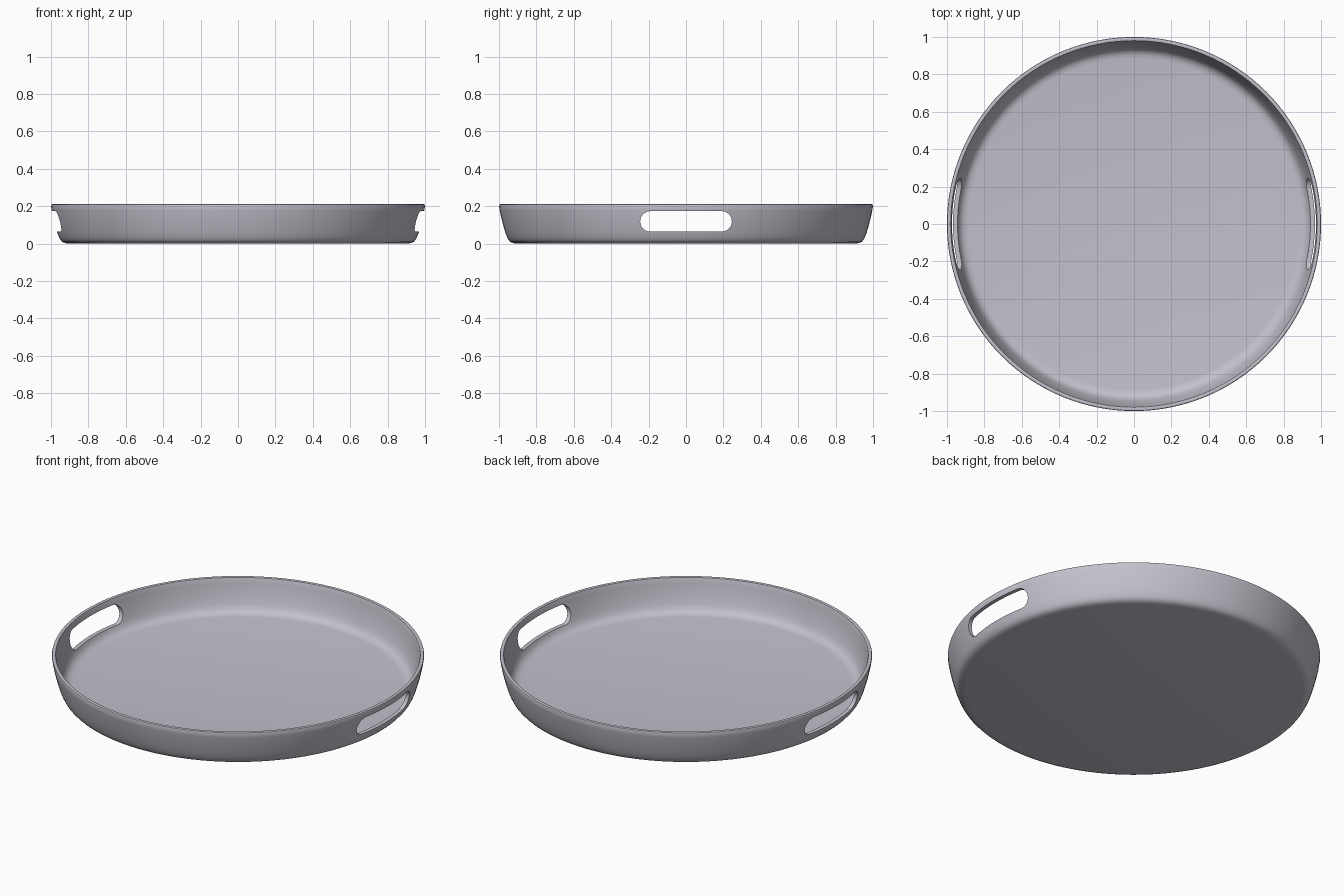
import bpy, bmesh, math

if "Cube" in bpy.data.objects:
    bpy.data.objects.remove(bpy.data.objects["Cube"])

SEG = 128

def make_object(name, bm):
    bmesh.ops.recalc_face_normals(bm, faces=bm.faces)
    mesh = bpy.data.meshes.new(name)
    bm.to_mesh(mesh)
    bm.free()
    obj = bpy.data.objects.new(name, mesh)
    bpy.context.collection.objects.link(obj)
    return obj

# tray body: outer wall, rolled rim and inner wall turned around z
profile = [(0, 0), (0.905, 0), (0.925, 0.003), (0.940, 0.010), (0.950, 0.021),
           (0.958, 0.037), (0.967, 0.062), (0.978, 0.10), (0.988, 0.14),
           (0.996, 0.178), (1.0, 0.204), (0.998, 0.209), (0.993, 0.211),
           (0.985, 0.211), (0.980, 0.209), (0.978, 0.204), (0.974, 0.178),
           (0.966, 0.14), (0.956, 0.10), (0.945, 0.067), (0.935, 0.045),
           (0.922, 0.031), (0.905, 0.023), (0.885, 0.020), (0, 0.020)]
bm = bmesh.new()
verts = [bm.verts.new((r, 0, z)) for r, z in profile]
edges = [bm.edges.new(pair) for pair in zip(verts, verts[1:])]
bmesh.ops.spin(bm, geom=verts + edges, cent=(0, 0, 0), axis=(0, 0, 1),
               angle=math.tau, steps=SEG)
bmesh.ops.remove_doubles(bm, verts=bm.verts, dist=0.0002)
tray = make_object("tray", bm)

# handle cutter: one long capsule prism through both side walls
R, HALF, ZC, N = 0.055, 0.245, 0.119, 12
bm = bmesh.new()
ring = []
for side in (1, -1):
    for i in range(N + 1):
        a = -math.pi / 2 + math.pi * i / N
        ring.append(bm.verts.new((-1.5, side * (HALF - R + R * math.cos(a)),
                                  ZC + side * R * math.sin(a))))
face = bm.faces.new(ring)
ext = bmesh.ops.extrude_face_region(bm, geom=[face])
moved = [v for v in ext["geom"] if isinstance(v, bmesh.types.BMVert)]
bmesh.ops.translate(bm, verts=moved, vec=(3, 0, 0))
cutter = make_object("handle_cutter", bm)
cutter.hide_render = True

# cut the handle slots
bpy.context.view_layer.objects.active = tray
tray.select_set(True)
cut = tray.modifiers.new("handles", 'BOOLEAN')
cut.operation = 'DIFFERENCE'
cut.solver = 'EXACT'
cut.object = cutter
bpy.ops.object.modifier_apply(modifier=cut.name)
bpy.data.objects.remove(cutter)

# one lilac grey colour, smooth shading
mat = bpy.data.materials.new("lilac grey")
mat.diffuse_color = (0.55, 0.53, 0.60, 1)
mat.use_nodes = True
mat.node_tree.nodes["Principled BSDF"].inputs["Base Color"].default_value = mat.diffuse_color
tray.data.materials.clear()
tray.data.materials.append(mat)
bpy.ops.object.shade_smooth_by_angle(angle=math.radians(40))
